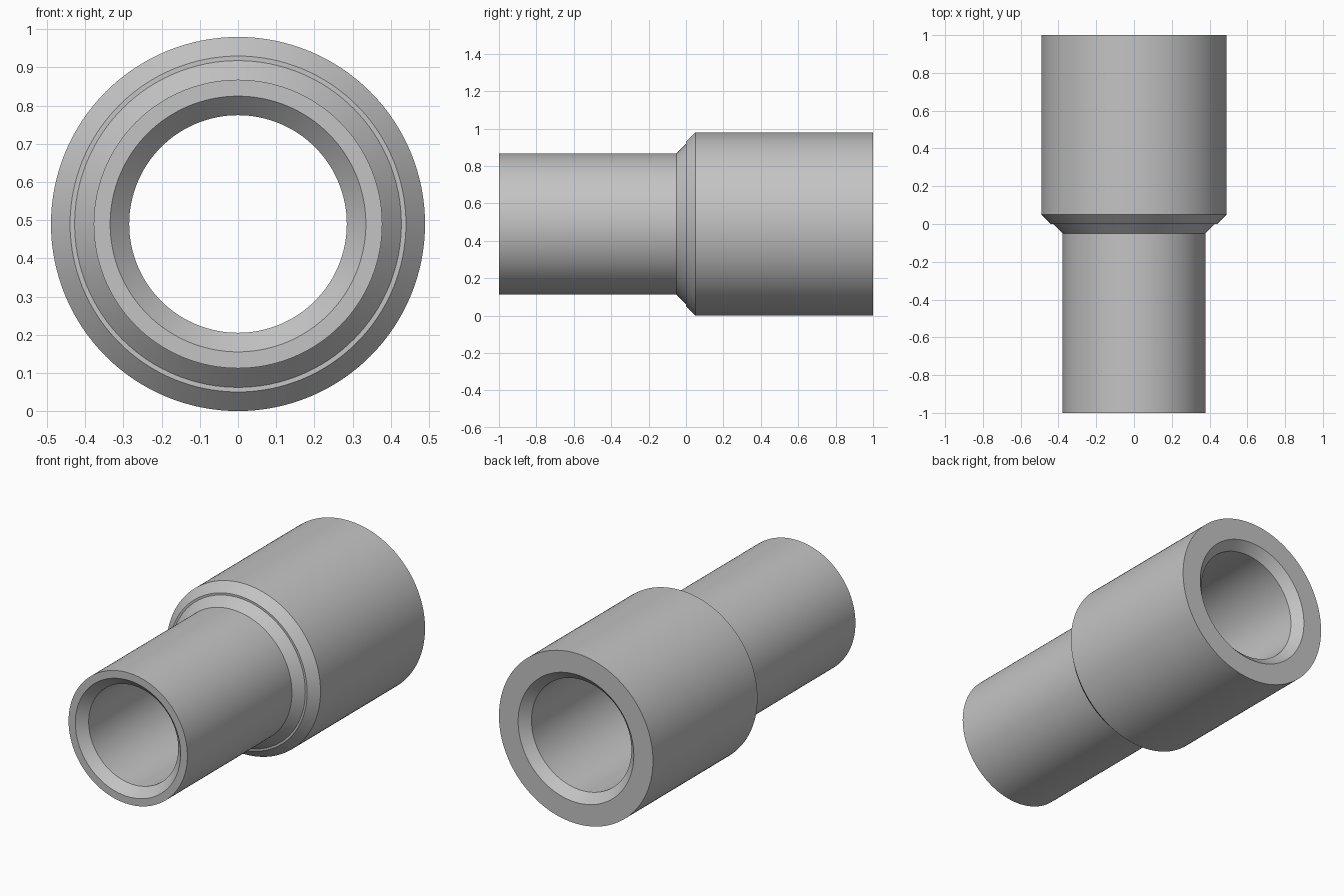
import bpy, bmesh, math
from mathutils import Vector, Matrix

cube = bpy.data.objects.get("Cube")
if cube:
    bpy.data.objects.remove(cube, do_unlink=True)

STEPS = 128
BIG_R, SMALL_R = 0.49, 0.378
BIG_BORE, SMALL_BORE = 0.318, 0.285
CH = 0.05  # chamfer size

grey = bpy.data.materials.new("plain grey")
grey.use_nodes = True
colour = (0.55, 0.55, 0.55, 1)
grey.diffuse_color = colour
grey.node_tree.nodes["Principled BSDF"].inputs["Base Color"].default_value = colour

# Closed wall section as (radius, y): outside front to back, then the bore back to front
section = [
    (SMALL_R, -1), (SMALL_R, -CH), (SMALL_R + CH, 0),
    (BIG_R - CH, 0), (BIG_R, CH), (BIG_R, 1),
    (BIG_BORE + CH, 1), (BIG_BORE, 1 - CH), (BIG_BORE, 0),
    (SMALL_BORE, 0), (SMALL_BORE, CH - 1), (SMALL_BORE + CH, -1),
]

# Revolve the section round the y axis
bm = bmesh.new()
verts = [bm.verts.new((r, y, 0)) for r, y in section]
edges = [bm.edges.new((v, verts[i - 1])) for i, v in enumerate(verts)]
bmesh.ops.spin(bm, geom=verts + edges, cent=Vector(), axis=Vector((0, 1, 0)),
               angle=math.tau, steps=STEPS, use_merge=True)
bmesh.ops.remove_doubles(bm, verts=bm.verts[:], dist=0.0001)
bmesh.ops.recalc_face_normals(bm, faces=bm.faces[:])
bm.transform(Matrix.Translation((0, 0, BIG_R)))

mesh = bpy.data.meshes.new("reducer_sleeve")
bm.to_mesh(mesh)
bm.free()
mesh.materials.append(grey)
sleeve = bpy.data.objects.new("reducer_sleeve", mesh)
bpy.context.collection.objects.link(sleeve)

# Smooth round walls with crisp rims
bpy.ops.object.select_all(action="DESELECT")
sleeve.select_set(True)
bpy.context.view_layer.objects.active = sleeve
bpy.ops.object.shade_smooth_by_angle(angle=math.radians(30))
